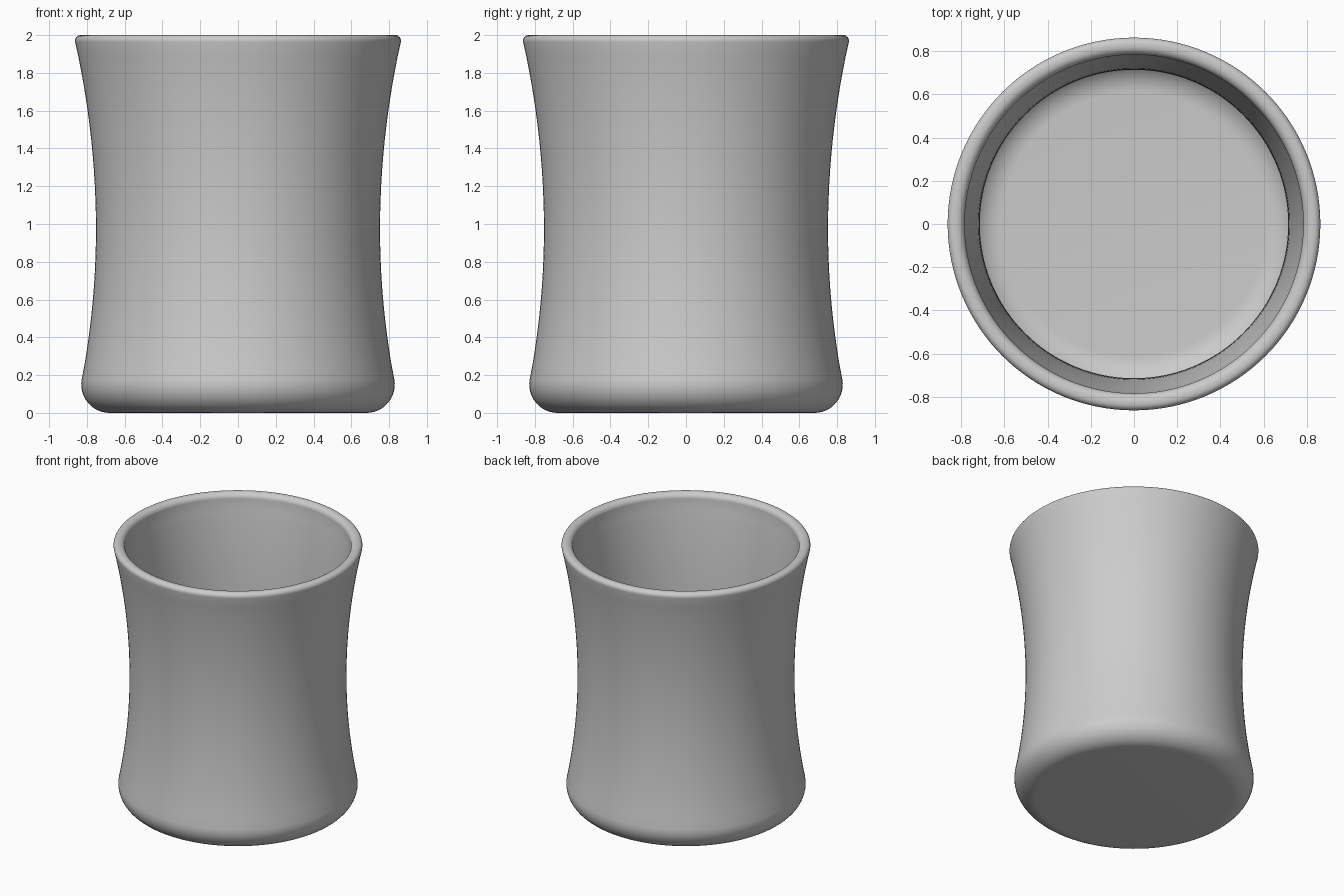
import bpy, bmesh, math

if "Cube" in bpy.data.objects:
    bpy.data.objects.remove(bpy.data.objects["Cube"])

SEGMENTS = 128


def arc(cx, cz, radius, start, end, steps=8):
    """Points of a rounded corner, angles in degrees."""
    pts = []
    for i in range(steps + 1):
        a = math.radians(start + (end - start) * i / steps)
        pts.append((cx + radius * math.cos(a), cz + radius * math.sin(a)))
    return pts


def wall(waist, k_low, k_high, z0, z1, steps=24):
    """Waisted wall curve, narrowest at z = 0.97."""
    pts = []
    for i in range(1, steps):
        z = z0 + (z1 - z0) * i / steps
        d = z - 0.97
        pts.append((waist + (k_high if d > 0 else k_low) * d * d, z))
    return pts


# Profile: underside, outer wall, rounded rim, inner wall, floor
profile = [(0, 0)]
profile += arc(0.68, 0.15, 0.15, -90, 10, 12)
profile += wall(0.752, 0.119, 0.111, 0.176, 1.963)
profile += arc(0.833, 1.97, 0.03, -13, 90, 6)
profile += arc(0.824, 1.96, 0.04, 90, 188, 8)
profile += wall(0.714, 0.1, 0.0706, 1.954, 0.25)
profile += arc(0.61, 0.24, 0.155, 8, -90, 12)
profile += [(0, 0.085)]

# Lathe the profile into the cup
bm = bmesh.new()
verts = [bm.verts.new((r, 0, z)) for r, z in profile]
edges = [bm.edges.new(pair) for pair in zip(verts, verts[1:])]
bmesh.ops.spin(bm, geom=verts + edges, cent=(0, 0, 0), axis=(0, 0, 1),
               angle=2 * math.pi, steps=SEGMENTS)
bmesh.ops.remove_doubles(bm, verts=bm.verts, dist=0.0005)
bmesh.ops.recalc_face_normals(bm, faces=bm.faces)
mesh = bpy.data.meshes.new("cup")
bm.to_mesh(mesh)
bm.free()

cup = bpy.data.objects.new("cup", mesh)
bpy.context.collection.objects.link(cup)
bpy.context.view_layer.objects.active = cup
cup.select_set(True)
bpy.ops.object.shade_smooth_by_angle(angle=math.radians(40))
